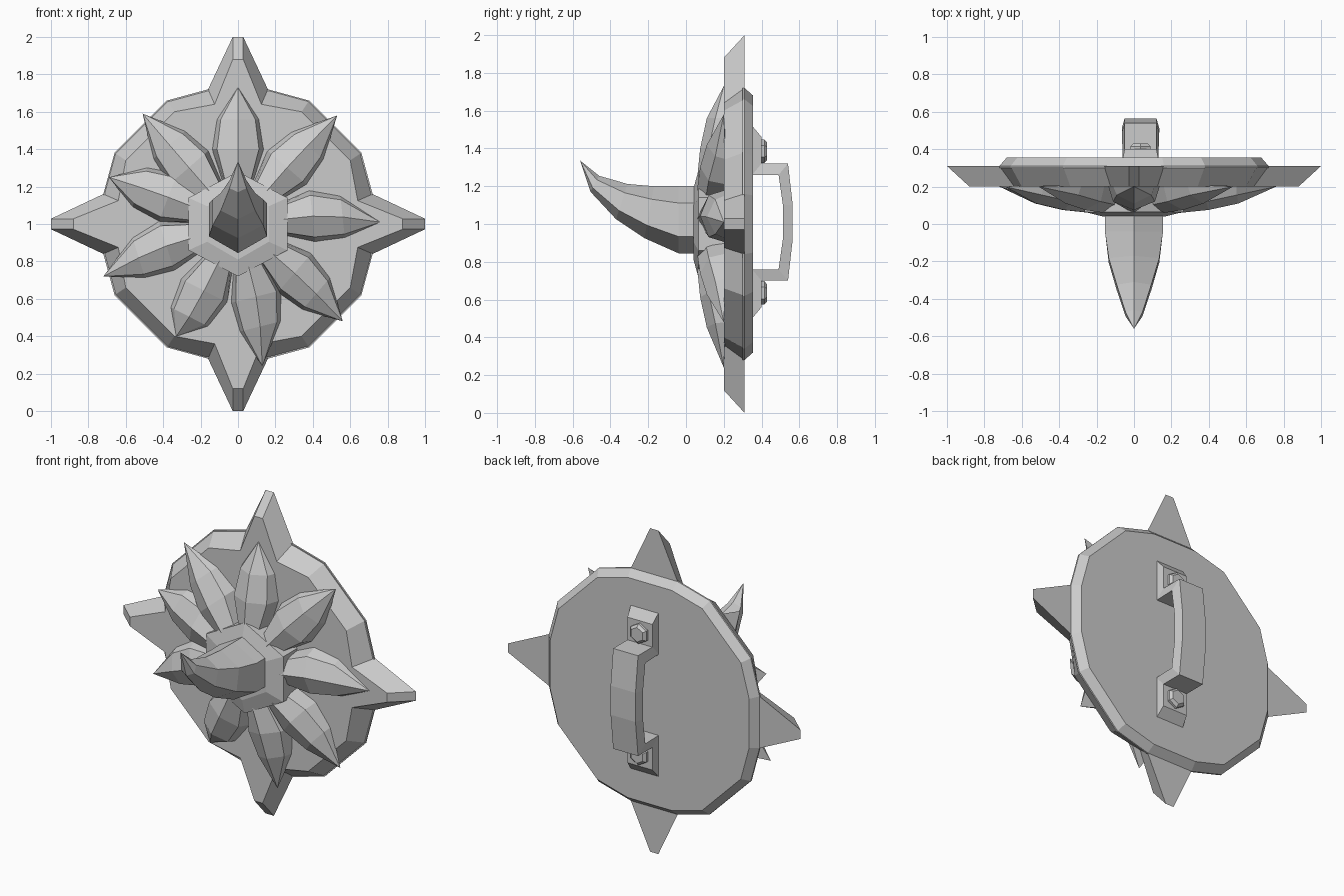
import bpy
import bmesh
from math import sin, cos, radians, pi
from mathutils import Vector

if "Cube" in bpy.data.objects:
    bpy.data.objects.remove(bpy.data.objects["Cube"])


def loft(name, rings):
    """Skin equal-length rings of points, cap both ends; a 1-point last ring makes a tip."""
    bm = bmesh.new()
    rows = [[bm.verts.new(p) for p in ring] for ring in rings]
    for a, b in zip(rows, rows[1:]):
        n = len(a)
        for i in range(n):
            j = (i + 1) % n
            bm.faces.new((a[i], a[j], b[0]) if len(b) == 1 else (a[i], a[j], b[j], b[i]))
    for end in (rows[0], rows[-1]):
        if len(end) > 2:
            bm.faces.new(end)
    bmesh.ops.recalc_face_normals(bm, faces=bm.faces)
    mesh = bpy.data.meshes.new(name)
    bm.to_mesh(mesh)
    bm.free()
    obj = bpy.data.objects.new(name, mesh)
    bpy.context.collection.objects.link(obj)
    return obj


def four_fold(quadrant, y, s=1.0):
    """Repeat a quarter outline around the shield centre."""
    pts = []
    for k in range(4):
        for u, v in quadrant:
            for _ in range(k):
                u, v = -v, u
            pts.append((u * s, y, 1 + v * s))
    return pts


def hexagon(r, y, x=0.0, z=1.0, rx=None):
    rx = r if rx is None else rx
    return [(x + rx * sin(i * pi / 3), y, z + r * cos(i * pi / 3)) for i in range(6)]


# Shield plate with four points and a bevelled front
rim = [(.72, .16), (.66, .38), (.38, .66), (.16, .72)]
outer = [(1, .028)] + rim + [(.028, 1)]
inner = [(.88, .028), (.64, .125), (.60, .34), (.34, .60), (.125, .64), (.028, .88)]
loft("shield_plate", [four_fold(inner, .20), four_fold(outer, .31)])

# Round backing disc
loft("backing_disc", [four_fold(rim, .30), four_fold(rim, .31), four_fold(rim, .355, .945)])

# Ring of curled leaves: body angle, then tip position
leaves = [
    (90, 0, .73), (49, .53, .58), (6, .76, .01),
    (-41, .56, -.52), (-76, .13, -.76), (-117, -.33, -.60),
    (-163, -.72, -.28), (159, -.69, .25), (131, -.51, .59),
]
for n, (angle, tx, tz) in enumerate(leaves):
    d = Vector((cos(radians(angle)), 0, sin(radians(angle))))
    side = Vector((-d.z, 0, d.x))
    tip = Vector((tx, .20, 1 + tz))
    drift = (tip - Vector((0, 0, 1))).dot(side)
    rings = []
    for r, w, ridge, bend in ((.20, .075, .055, 0), (.40, .14, .075, 0), (.56, .115, .11, .3)):
        mid = Vector((0, 0, 1)) + d * r + side * drift * bend
        section = ((-w, .21), (-w * .8, ridge + .045), (0, ridge),
                   (w * .8, ridge + .045), (w, .21))
        rings.append([mid + side * u + Vector((0, y, 0)) for u, y in section])
    loft(f"leaf_{n + 1}", rings + [[tip]])

# Six-sided boss
loft("boss", [hexagon(.28, .21, rx=.305), hexagon(.28, .065, rx=.305), hexagon(.19, .04)])

# Upturned horn: y at top edge, z top, y at bottom edge, z bottom, half width
stations = [
    (.06, 1.20, .06, .845, .155), (-.04, 1.20, -.04, .845, .155),
    (-.17, 1.20, -.22, .925, .135), (-.31, 1.212, -.37, 1.025, .092),
    (-.46, 1.255, -.505, 1.17, .045),
]
horn = []
for yt, zt, yb, zb, hw in stations:
    ring = []
    for i in range(6):
        f = (1 + cos(i * pi / 3)) / 2
        ring.append((hw * sin(i * pi / 3) / .866, yb + (yt - yb) * f, zb + (zt - zb) * f))
    horn.append(ring)
loft("horn", horn + [[(0, -.56, 1.335)]])

# Back handle: a bent strap, mirrored about its middle
HX, HZ = .035, 1.01
half = [  # under y, height; over y, height; half widths under and over
    (.35, .51, .40, .45, .095, .085), (.35, .25, .40, .31, .095, .085),
    (.49, .25, .54, .31, .10, .085), (.513, .09, .565, .09, .10, .085),
]
strap = [(s, 1) for s in half] + [(s, -1) for s in reversed(half)]
loft("handle", [[(HX - a, uy, HZ + m * uz), (HX + a, uy, HZ + m * uz),
                 (HX + b, oy, HZ + m * oz), (HX - b, oy, HZ + m * oz)]
                for (uy, uz, oy, oz, a, b), m in strap])

# Hex bolts on the handle feet
for side, m in (("upper", 1), ("lower", -1)):
    z = HZ + .375 * m
    loft(f"{side}_bolt", [hexagon(.062, .36, HX, z), hexagon(.062, .415, HX, z),
                          hexagon(.045, .43, HX, z)])
